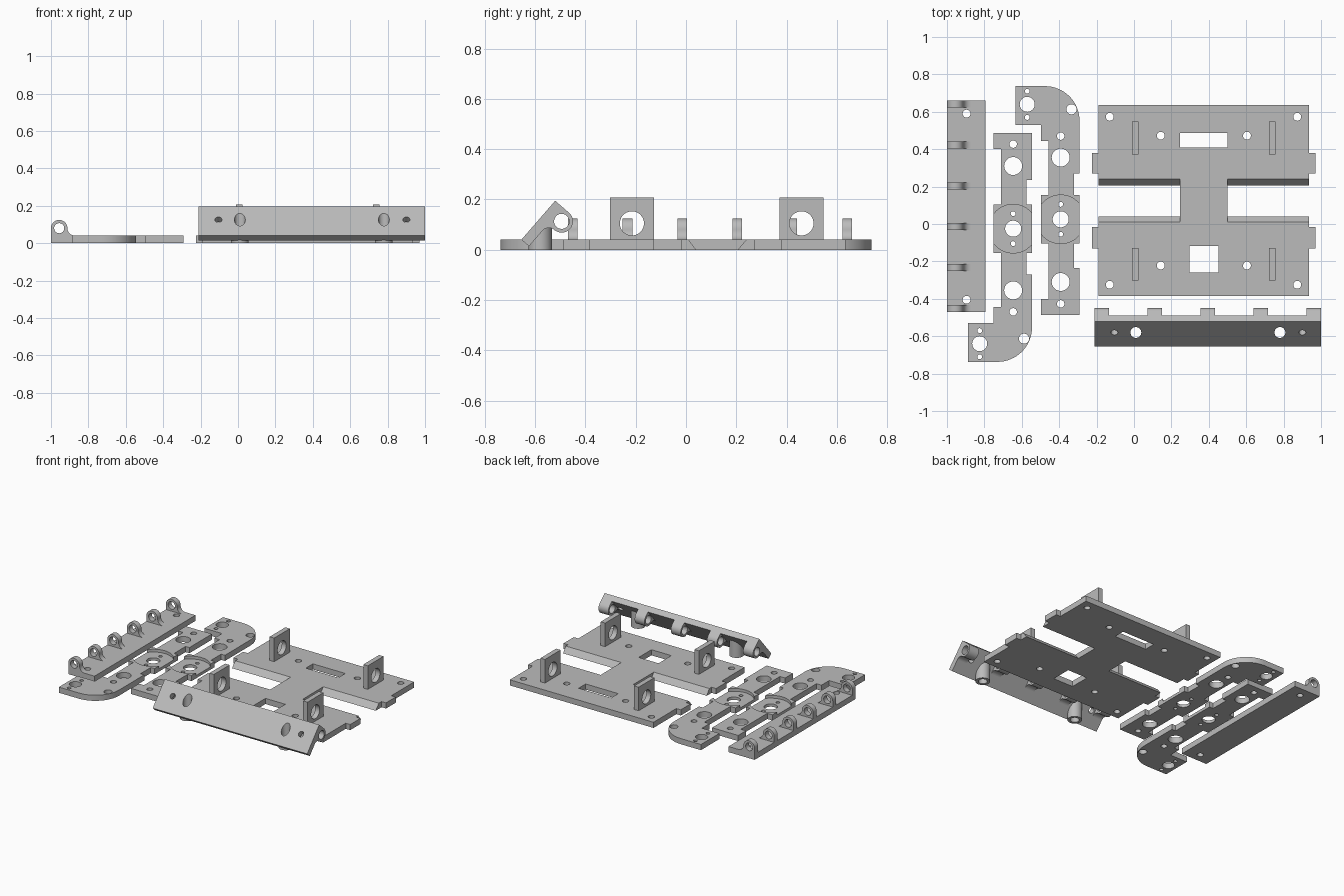
import bpy, bmesh, math
from mathutils import Matrix, Vector

if "Cube" in bpy.data.objects:
    bpy.data.objects.remove(bpy.data.objects["Cube"])

grey = bpy.data.materials.new("plain_grey")
grey.diffuse_color = (0.5, 0.5, 0.5, 1)
grey.use_nodes = True
grey.node_tree.nodes["Principled BSDF"].inputs["Base Color"].default_value = grey.diffuse_color

X, Y, Z = Vector((1, 0, 0)), Vector((0, 1, 0)), Vector((0, 0, 1))


def frame(a, b, c, origin=(0, 0, 0)):
    m = Matrix((a, b, c)).transposed().to_4x4()
    m.translation = origin
    return m


def arc(cx, cy, r, a0, a1, n=16):
    return [(cx + r * math.cos(math.radians(a0 + (a1 - a0) * i / n)),
             cy + r * math.sin(math.radians(a0 + (a1 - a0) * i / n))) for i in range(n + 1)]


def circle(x, y, r, n=40):
    return arc(x, y, r, 0, 360, n)[:-1]


def rect(x0, y0, x1, y1):
    return [(x0, y0), (x1, y0), (x1, y1), (x0, y1)]


def slab(name, outline, holes=(), z0=0.0, z1=0.04, m=Matrix()):
    """Extrude a flat outline with holes between two heights of frame m."""
    cu = bpy.data.curves.new(name, 'CURVE')
    cu.dimensions, cu.fill_mode = '2D', 'BOTH'
    cu.extrude = (z1 - z0) / 2
    for loop in [outline] + [circle(*h) if len(h) == 3 else h for h in holes]:
        s = cu.splines.new('POLY')
        s.points.add(len(loop) - 1)
        for p, (x, y) in zip(s.points, loop):
            p.co = (x, y, 0, 1)
        s.use_cyclic_u = True
    tmp = bpy.data.objects.new(name + "_outline", cu)
    bpy.context.collection.objects.link(tmp)
    dg = bpy.context.evaluated_depsgraph_get()
    me = bpy.data.meshes.new_from_object(tmp.evaluated_get(dg))
    bpy.data.objects.remove(tmp)
    bm = bmesh.new()
    bm.from_mesh(me)
    bmesh.ops.remove_doubles(bm, verts=bm.verts, dist=1e-5)
    bmesh.ops.recalc_face_normals(bm, faces=bm.faces)
    bm.transform(m @ Matrix.Translation((0, 0, (z0 + z1) / 2)))
    bm.to_mesh(me)
    bm.free()
    me.name = name
    me.materials.clear()
    me.materials.append(grey)
    ob = bpy.data.objects.new(name, me)
    bpy.context.collection.objects.link(ob)
    return ob


def cut(ob, cutter):
    mod = ob.modifiers.new("cut", 'BOOLEAN')
    mod.operation, mod.solver, mod.object = 'DIFFERENCE', 'EXACT', cutter
    cutter.hide_render = True
    cutter.hide_set(True)


# Hinged strips: flat bar with a row of filleted knuckles along one edge
def hinge_strip(name, u, t, origin, length, count, width, holes, ct, r, bore):
    along = u.cross(t)
    bar = slab(name + "_bar", rect(0, 0, length, 0.205), holes, m=frame(along, u, t, origin))
    profile = ([(0, 0.03), (0, ct)] + arc(r, ct, r, 180, 0, 24)[1:]
               + arc(2 * r + ct - 0.04, ct, ct - 0.04, 180, 270, 10)[1:] + [(2 * r + ct - 0.04, 0.03)])
    for i in range(count):
        a = i * (length - width) / (count - 1)
        slab(f"{name}_knuckle_{i + 1}", profile, [(r, ct, bore)], a, a + width,
             frame(u, t, along, origin))
    return bar


hinge_strip("flat_hinge", X, Z, (-1, 0.66, 0), 1.13, 6, 0.038,
            [(0.07, 0.105, 0.021), (1.065, 0.105, 0.021)], 0.08, 0.044, 0.027)

su, st = Vector((0, -0.655, -0.755)).normalized(), Vector((0, 0.755, -0.655)).normalized()
tilted = hinge_strip("tilted_hinge", su, st, (-0.21, -0.52, 0.195), 1.21, 5, 0.077,
                     [(0.105, 0.092, 0.019), (1.11, 0.092, 0.019)], 0.073, 0.045, 0.03)

# Vertical bosses under the tilted strip
for i, x in enumerate((0.01, 0.78)):
    boss = slab(f"boss_{i + 1}", circle(x, -0.58, 0.047), [(x, -0.58, 0.029)], 0, 0.1)
    for v in boss.data.vertices:
        if v.co.z > 0.05:
            v.co.z = 0.195 + 1.153 * (v.co.y + 0.52) - 0.03
    cut(tilted, slab(f"boss_cutter_{i + 1}", circle(x, -0.58, 0.029), (), -0.1, 0.4))


# Notched arm plates, the second one mirrored front to back
def arm_plate(name, dx, s):
    out = [(-.75, .487), (-.75, .40), (-.71, .40), (-.71, .105), (-.75, .105), (-.75, -.155),
           (-.71, -.155), (-.71, -.445), (-.75, -.445), (-.75, -.53), (-.887, -.53), (-.887, -.737)]
    out += arc(-.73, -.552, .185, 270, 360)
    out += [(-.545, -.27), (-.575, -.27), (-.575, -.155), (-.545, -.155), (-.545, .105),
            (-.575, .105), (-.575, .235), (-.545, .235), (-.545, .487)]
    cx = -.646
    holes = [(cx, .31, .048), (cx, .427, .02), (cx, -.025, .043), (cx, .055, .013),
             (cx, -.105, .013), (cx, -.355, .048), (cx, -.47, .02), (-.825, -.64, .04),
             (-.825, -.57, .013), (-.825, -.71, .013), (-.588, -.613, .027)]
    plate = slab(name, [(x + dx, y * s) for x, y in out], [(x + dx, y * s, r) for x, y, r in holes])
    # shallow round recess
    cut(plate, slab(name + "_recess_cutter", circle(cx + dx, -.025 * s, .13, 64), (), .02, .1))


arm_plate("left_arm_plate", 0, 1)
arm_plate("right_arm_plate", 0.254, -1)

# Main H-shaped base plate with side tabs
mid = 0.3725
half = [(.5, .24), (.935, .24), (.935, .27), (.97, .27), (.97, .38), (.935, .38), (.935, .635)]
low = [(.935, -.385), (.935, -.13), (.97, -.13), (.97, -.015), (.935, -.015), (.935, .01), (.5, .01)]
right = low + half
left = [(2 * mid - x, y) for x, y in reversed(right)]
holes = [(x, y, .021) for x in (-.13, .873) for y in (.573, -.325)]
holes += [(x, y, .021) for x in (.143, .604) for y in (.472, -.222)]
holes += [rect(.245, .408, .5, .487), rect(.297, -.26, .453, -.117)]
slab("base_plate", right + left, holes)

# Sloped lips along the slots
side = frame(Y, Z, X)
for i, (x0, x1) in enumerate(((-.19, .245), (.5, .935))):
    slab(f"rear_lip_{i + 1}", [(.24, 0), (.24, .04), (.205, 0)], (), x0, x1, side)
    slab(f"front_lip_{i + 1}", [(.01, 0), (.04, 0), (.01, .04)], (), x0, x1, side)

# Upright bearing lugs
for i, x in enumerate((-.012, .722)):
    for label, y in (("rear", .459), ("front", -.215)):
        slab(f"{label}_lug_{i + 1}", rect(y - .088, .01, y + .088, .207),
             [(y, .105, .048)], x, x + .035, side)

# Apply the cuts and smooth the round faces
dg = bpy.context.evaluated_depsgraph_get()
for ob in list(bpy.data.objects):
    if ob.modifiers:
        me = bpy.data.meshes.new_from_object(ob.evaluated_get(dg))
        ob.modifiers.clear()
        ob.data = me
for ob in list(bpy.data.objects):
    if ob.hide_render:
        bpy.data.objects.remove(ob)
bpy.ops.object.select_all(action='SELECT')
bpy.context.view_layer.objects.active = bpy.data.objects["base_plate"]
bpy.ops.object.shade_smooth_by_angle(angle=math.radians(30))
